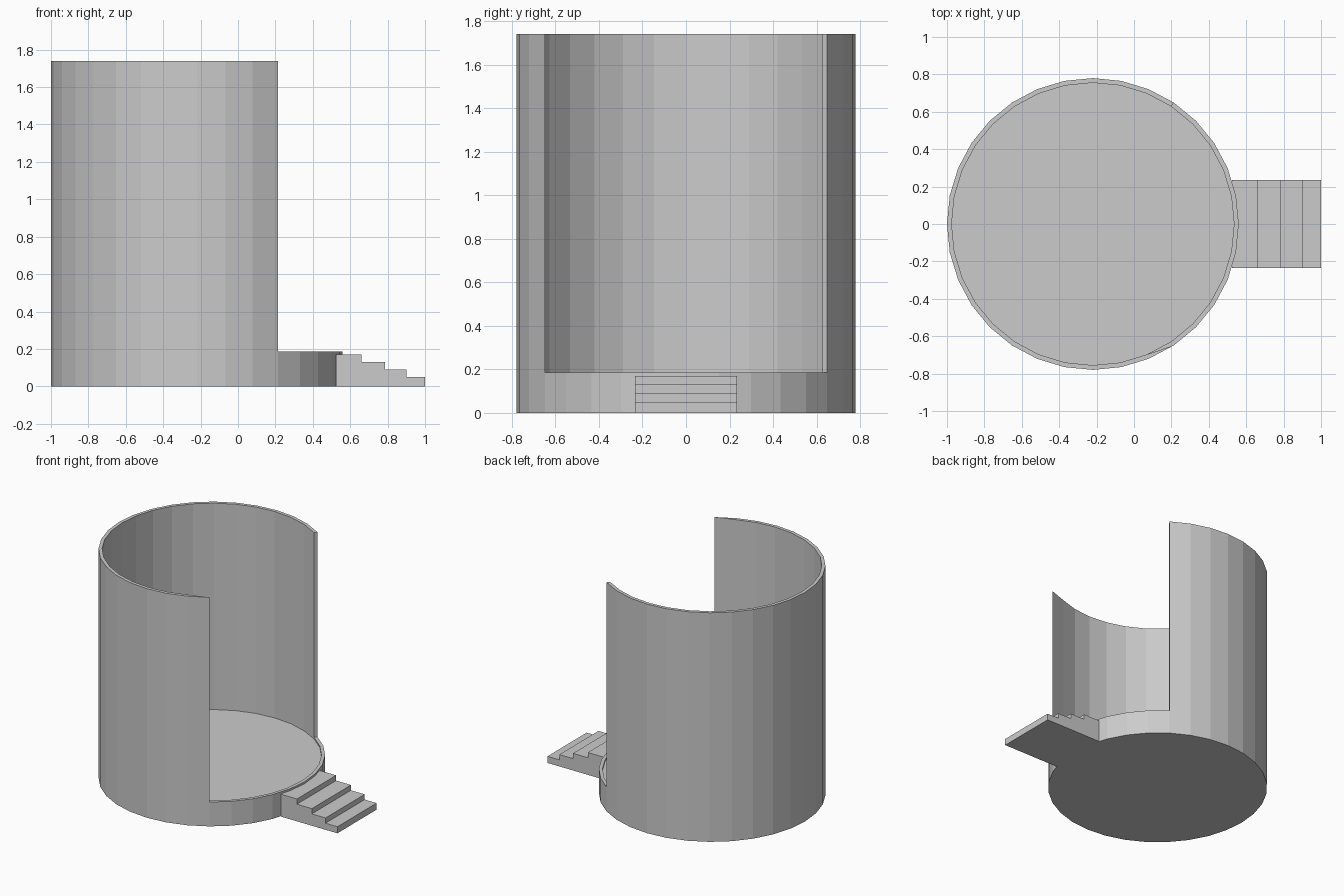
import bpy, bmesh
from math import cos, sin, tau

if "Cube" in bpy.data.objects:
    bpy.data.objects.remove(bpy.data.objects["Cube"], do_unlink=True)

SIDES = 32
CENTRE_X = -0.22
OUTER, INNER = 0.78, 0.755
FLOOR_Z, RIM_Z, WALL_Z = 0.172, 0.185, 1.74
FIRST, LAST = 5, 27          # facet corners where the tall wall begins and ends

grey = bpy.data.materials.new("plain grey")
grey.use_nodes = True
grey.diffuse_color = (0.6, 0.6, 0.6, 1)
grey.node_tree.nodes["Principled BSDF"].inputs["Base Color"].default_value = (0.6, 0.6, 0.6, 1)


def finish(name, bm):
    bmesh.ops.remove_doubles(bm, verts=bm.verts, dist=1e-5)
    bmesh.ops.recalc_face_normals(bm, faces=bm.faces)
    mesh = bpy.data.meshes.new(name)
    bm.to_mesh(mesh)
    bm.free()
    mesh.materials.append(grey)
    obj = bpy.data.objects.new(name, mesh)
    bpy.context.collection.objects.link(obj)
    return obj


def corner(k, radius, z):
    a = tau * k / SIDES
    return (CENTRE_X + radius * cos(a), radius * sin(a), z)


def ring(bm, radius, z):
    return [bm.verts.new(corner(k, radius, z)) for k in range(SIDES)]


# Round base: shallow tray with a raised rim
bm = bmesh.new()
rings = [ring(bm, OUTER, 0), ring(bm, OUTER, RIM_Z), ring(bm, INNER, RIM_Z), ring(bm, INNER, FLOOR_Z)]
for low, high in zip(rings, rings[1:]):
    for k in range(SIDES):
        n = (k + 1) % SIDES
        bm.faces.new((low[k], low[n], high[n], high[k]))
bm.faces.new(rings[0])
bm.faces.new(rings[-1])
finish("round_base", bm)

# Tall curved wall: the last facet tapers to a sharp edge
bm = bmesh.new()
cols = []
for k in range(FIRST, LAST + 1):
    inside = INNER if k < LAST else OUTER
    cols.append([bm.verts.new(corner(k, r, z)) for r, z in
                 ((OUTER, RIM_Z), (OUTER, WALL_Z), (inside, WALL_Z), (inside, RIM_Z))])
for a, b in zip(cols, cols[1:]):
    for i in range(3):
        bm.faces.new((a[i], b[i], b[i + 1], a[i + 1]))
bm.faces.new(cols[0])
bmesh.ops.remove_doubles(bm, verts=bm.verts, dist=1e-5)
finish("curved_wall", bm)

# Entrance steps: stair profile extruded across the width
steps = [(0.66, 0.17), (0.785, 0.13), (0.9, 0.09), (1.0, 0.05)]
start = 0.524
profile = [(start, 0)]
x = start
for end, top in steps:
    profile += [(x, top), (end, top)]
    x = end
profile.append((x, 0))

bm = bmesh.new()
side = bm.faces.new([bm.verts.new((px, -0.235, pz)) for px, pz in profile])
moved = bmesh.ops.extrude_face_region(bm, geom=[side])["geom"]
bmesh.ops.translate(bm, vec=(0, 0.47, 0), verts=[v for v in moved if isinstance(v, bmesh.types.BMVert)])
finish("entrance_steps", bm)
